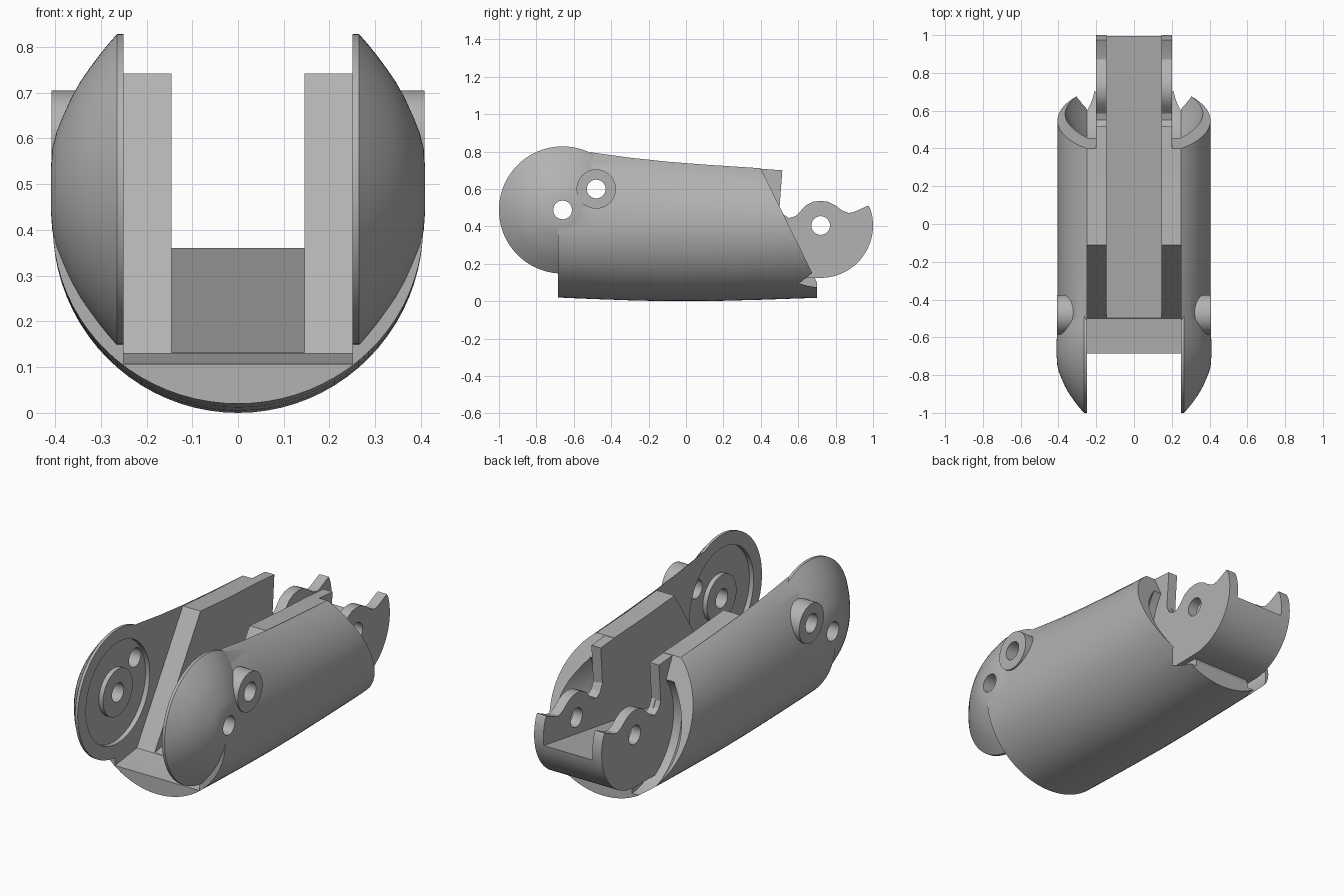
import bpy, bmesh, math
from mathutils import Vector

if "Cube" in bpy.data.objects:
    bpy.data.objects.remove(bpy.data.objects["Cube"])

grey = bpy.data.materials.new("plain grey")
grey.diffuse_color = (0.45, 0.45, 0.45, 1)
grey.use_nodes = True
grey.node_tree.nodes["Principled BSDF"].inputs["Base Color"].default_value = grey.diffuse_color


def make(name, rings):
    """Closed solid lofted through rings of equal point count."""
    bm = bmesh.new()
    rows = [[bm.verts.new(p) for p in r] for r in rings]
    n = len(rows[0])
    for a, b in zip(rows, rows[1:]):
        for i in range(n):
            bm.faces.new((a[i], a[(i + 1) % n], b[(i + 1) % n], b[i]))
    bm.faces.new(rows[0])
    bm.faces.new(rows[-1])
    bmesh.ops.recalc_face_normals(bm, faces=bm.faces)
    me = bpy.data.meshes.new(name)
    bm.to_mesh(me)
    bm.free()
    ob = bpy.data.objects.new(name, me)
    bpy.context.collection.objects.link(ob)
    me.materials.append(grey)
    return ob


def prism(name, pts, x):
    """Side profile (y, z) extruded from -x to x."""
    return make(name, [[(s * x, y, z) for y, z in pts] for s in (-1, 1)])


def lathe(name, cy, cz, prof, n=64):
    """Turned solid about an axis along x; prof is (x, radius)."""
    t = [2 * math.pi * i / n for i in range(n)]
    return make(name, [[(x, cy + r * math.cos(a), cz + r * math.sin(a)) for a in t]
                       for x, r in prof])


def combine(tool, op):
    m = finger_shell.modifiers.new("cut", 'BOOLEAN')
    m.operation, m.object, m.solver = op, tool, 'EXACT'
    bpy.context.view_layer.objects.active = finger_shell
    bpy.ops.object.modifier_apply(modifier=m.name)
    bpy.data.objects.remove(tool)


def both(name, cy, cz, prof, op, n=64):
    for s in (-1, 1):
        combine(lathe(name, cy, cz, [(s * x, r) for x, r in prof], n), op)


# Main shell: round underside, upper half swelling toward the front
rings = []
for y, low, up in [(-.685, .39, .47), (-.5, .398, .49), (-.3, .405, .455), (-.1, .41, .428),
                   (.1, .41, .408), (.4, .402, .383), (.75, .39, .37)]:
    ring = []
    for i in range(80):
        a = 2 * math.pi * i / 80
        s = math.sin(a)
        ring.append((.405 * math.cos(a), y, .41 + s * (up if s > 0 else low)))
    rings.append(ring)
finger_shell = make("finger_shell", rings)

# Domed cheeks and pin bosses
FRONT, BACK = (-.66, .488), (.72, .405)
dome = [(.265, .34), (.285, .317), (.305, .292), (.325, .265), (.345, .236),
        (.365, .2), (.383, .16), (.397, .125), (.406, .09), (.409, .05)]
both("cheek", *FRONT, [(.2, .34)] + dome, 'UNION', 96)
both("pin_boss", -.48, .6, [(.28, .105), (.408, .105)], 'UNION', 48)

# Wide front channel with sloped shoulders and trimmed wall tops
combine(prism("channel", [(-1.1, .1), (-.68, .107), (-.5, .13), (-.11, .742), (.15, .722),
                          (.4, .71), (.9, .70), (.9, 1.2), (-1.1, 1.2)], .25), 'DIFFERENCE')
# Slanted rear end
combine(prism("rear_cut", [(.3, .913), (.7, .1), (.703, -.1), (1.3, -.1), (1.3, .913)], 1),
        'DIFFERENCE')
# Rear pockets shaped for the next cheek
both("pocket", *BACK, [(.17, .33), (.25, .33)] +
     [(x - .015, r - .015) for x, r in dome], 'DIFFERENCE')

# Rear tongue with horned ears
tongue = [(.25, .12), (.3, .3), (.38, .6), (.39, .709), (.515, .70), (.5, .5), (.515, .468),
          (.55, .445), (.585, .455), (.61, .48), (.64, .512), (.68, .532), (.72, .537),
          (.76, .532), (.8, .512), (.835, .485), (.87, .472), (.9, .478), (.975, .512)]
for i in range(25):
    a = math.radians(18 - 108 * i / 24)
    tongue.append((.72 + .28 * math.cos(a), .405 + .28 * math.sin(a)))
combine(prism("tongue", tongue, .2), 'UNION')

# Narrow centre channel with a rising floor
combine(prism("centre_channel", [(-.6, .118), (-.5, .132), (1.1, .376), (1.1, 1.3), (-.6, 1.3)],
              .145), 'DIFFERENCE')

# Inner cheek recess, hub, and pin holes
both("recess", *FRONT, [(.22, .27), (.275, .27)], 'DIFFERENCE')
both("hub", *FRONT, [(.25, .125), (.3, .125)], 'UNION', 48)
for cy, cz in (FRONT, (-.48, .6), BACK):
    combine(lathe("pin_hole", cy, cz, [(-.6, .05), (.6, .05)], 32), 'DIFFERENCE')

# Smooth shading with sharp edges kept
bpy.ops.object.select_all(action='DESELECT')
finger_shell.select_set(True)
bpy.context.view_layer.objects.active = finger_shell
bpy.ops.object.shade_smooth_by_angle(angle=math.radians(25))
